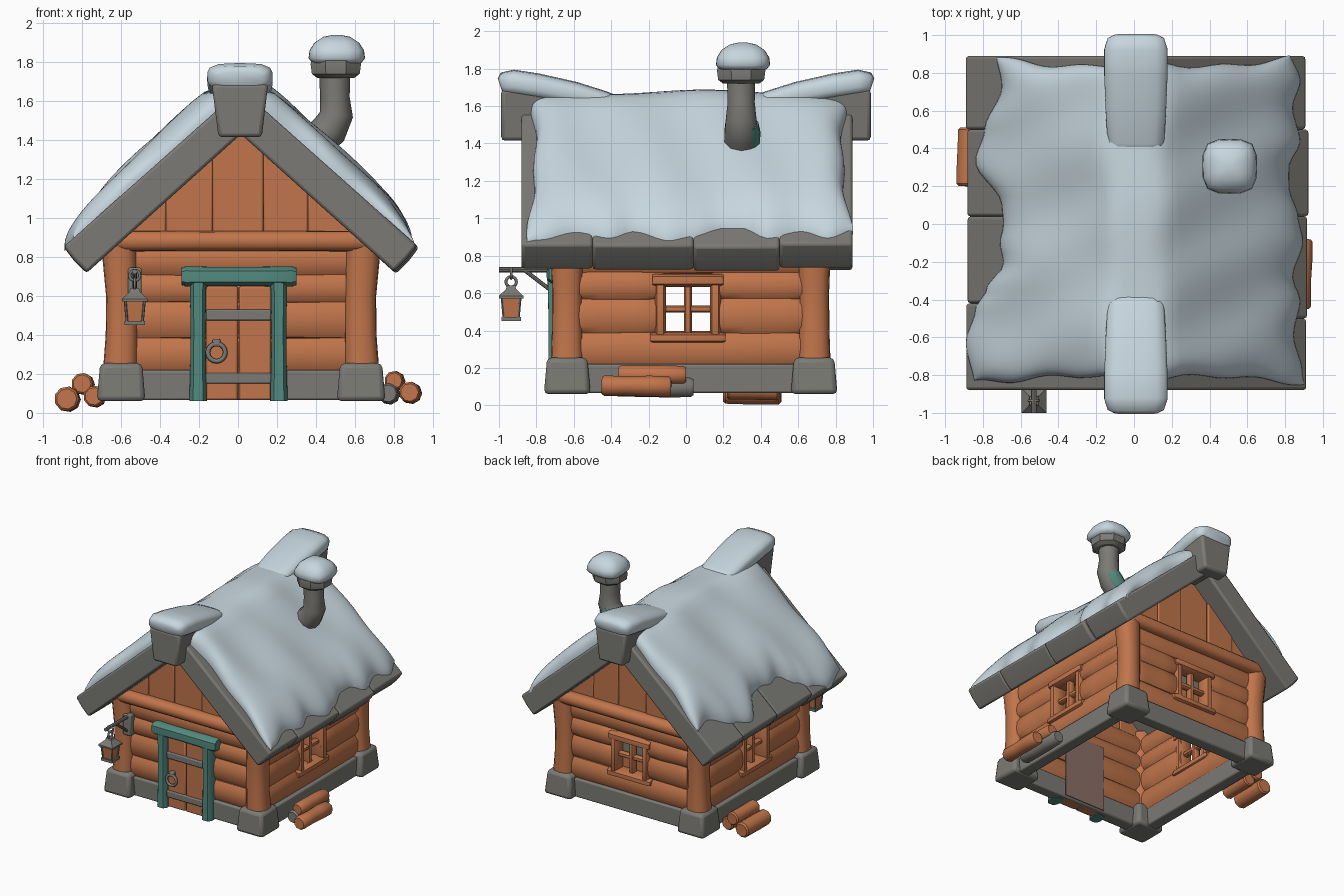
import bpy, bmesh, math, random
from mathutils import Vector

if "Cube" in bpy.data.objects:
    bpy.data.objects.remove(bpy.data.objects["Cube"])

random.seed(4)
V = Vector
CX = 0.015  # centre line of the house


def material(name, rgb):
    m = bpy.data.materials.new(name)
    m.diffuse_color = [(c / 255 / 12.92 if c < 11 else ((c / 255 + 0.055) / 1.055) ** 2.4) for c in rgb] + [1]
    m.use_nodes = True
    m.node_tree.nodes["Principled BSDF"].inputs["Base Color"].default_value = m.diffuse_color
    return m


WOOD = material("orange_wood", (193, 117, 75))
STONE = material("grey_stone", (123, 122, 117))
SNOW = material("snow", (199, 214, 222))
TEAL = material("teal_paint", (82, 138, 126))
BROWN = material("dull_brown", (140, 112, 104))


def finish(bm, name, mat, bevel=0, angle=40):
    bmesh.ops.recalc_face_normals(bm, faces=bm.faces)
    me = bpy.data.meshes.new(name)
    bm.to_mesh(me)
    bm.free()
    me.materials.append(mat)
    me.shade_smooth()
    me.set_sharp_from_angle(angle=math.radians(angle))
    ob = bpy.data.objects.new(name, me)
    bpy.context.collection.objects.link(ob)
    if bevel:
        b = ob.modifiers.new("bevel", 'BEVEL')
        b.width, b.segments = bevel, 2
    return ob


def loft(name, rings, mat, bevel=0, angle=40):
    """Skin a row of equal rings and cap both ends."""
    bm = bmesh.new()
    rs = [[bm.verts.new(p) for p in r] for r in rings]
    n = len(rs[0])
    for a, b in zip(rs, rs[1:]):
        for i in range(n):
            bm.faces.new((a[i], a[(i + 1) % n], b[(i + 1) % n], b[i]))
    bm.faces.new(rs[0])
    bm.faces.new(rs[-1])
    return finish(bm, name, mat, bevel, angle)


def sweep(name, pts, radii, mat, n=10, p=2, rot=0, angle=40):
    """Tube along points; radii are (sideways, up) pairs, p above 2 squares the section."""
    pts = [V(q) for q in pts]
    d = (pts[-1] - pts[0]).normalized()
    ref = V((0, 1, 0)) if abs(d.z) > 0.6 else V((0, 0, 1))
    rings = []
    for i, q in enumerate(pts):
        t = (pts[min(i + 1, len(pts) - 1)] - pts[max(i - 1, 0)]).normalized()
        s = t.cross(ref).normalized()
        u = s.cross(t)
        a, b = radii[i] if isinstance(radii[i], tuple) else (radii[i], radii[i])
        ring = []
        for k in range(n):
            w = rot + 2 * math.pi * k / n
            c, e = math.cos(w), math.sin(w)
            f = (abs(c) ** p + abs(e) ** p) ** (-1 / p)
            ring.append(q + s * (a * c * f) + u * (b * e * f))
        rings.append(ring)
    return loft(name, rings, mat, 0, angle)


def log(name, p, q, a, b, mat=WOOD, n=12, sq=2.6):
    """Slightly uneven log with softened ends."""
    p, q = V(p), V(q)
    f = [0.82, 1, random.uniform(.93, 1.06), random.uniform(.93, 1.06), 1, 0.82]
    return sweep(name, [p.lerp(q, t) for t in (0, .04, .35, .68, .96, 1)], [(a * k, b * k) for k in f], mat, n, sq)


def box(name, x, y, z, mat, bevel=0.012, top=1.0):
    cx, cy = sum(x) / 2, sum(y) / 2
    rings = []
    for h, k in ((z[0], 1), (z[1], top)):
        rings.append([(cx + (i - cx) * k, cy + (j - cy) * k, h)
                      for i, j in ((x[0], y[0]), (x[1], y[0]), (x[1], y[1]), (x[0], y[1]))])
    return loft(name, rings, mat, bevel)


def torus(name, loc, R, r, rot):
    bpy.ops.mesh.primitive_torus_add(location=loc, rotation=rot, major_radius=R, minor_radius=r,
                                     major_segments=16, minor_segments=6)
    ob = bpy.context.object
    ob.name = name
    ob.data.materials.append(STONE)
    ob.data.shade_smooth()


# Foundation ring, corner stones and corner posts
XL, XR, YF, YB = -0.6, 0.632, -0.635, 0.685
for y in (YF, YB):
    box("foundation_wall", (XL, XR), (y - .05, y + .05), (.065, .22), STONE)
    for x in (XL, XR):
        box("corner_stone", (x - .125, x + .125), (y - .125, y + .125), (.06, .255), STONE, .025, .86)
        s = 1 if x > 0 else -1
        sweep("corner_post", [(x + s * o, y, z) for z, o in ((.2, .005), (.4, -.003), (.6, -.003), (.8, .008), (.9, .012))],
              [.089, .082, .08, .088, .092], WOOD, 12, 3)
for x in (XL - .02, XR + .02):
    box("foundation_wall", (x - .05, x + .05), (YF, YB), (.065, .22), STONE)

# Log walls, rows split around the window openings
ROWS = [(.21, .385), (.385, .57), (.57, .71), (.71, .86)]


def wall(to_world, lo, hi, mid, window):
    for i, (z0, z1) in enumerate(ROWS):
        spans = [(lo, mid - .12), (mid + .12, hi)] if window and i in (1, 2) else [(lo, hi)]
        for a, b in spans:
            log("wall_log", to_world(a, 0, (z0 + z1) / 2), to_world(b, 0, (z0 + z1) / 2), .055, (z1 - z0) / 2 + .008)
    if window:
        for name, a, b, za, zb, r, d in (
                ("window_lintel", -.19, .19, .668, .668, .036, .07), ("window_sill", -.2, .2, .36, .36, .03, .07),
                ("window_side", -.147, -.147, .35, .67, .03, .062), ("window_side", .147, .147, .35, .67, .03, .062),
                ("window_bar", 0, 0, .37, .65, .022, .03), ("window_bar", -.13, .13, .515, .515, .02, .025)):
            p, q = V(to_world(mid + a, .005, za)), V(to_world(mid + b, .005, zb))
            along_y = abs(to_world(1, 0, 0)[1] - to_world(0, 0, 0)[1]) > .5
            ra, rb = (d, r) if za == zb or along_y else (r, d)
            sweep(name, [p, p.lerp(q, .04), p.lerp(q, .96), q], [(ra * .9, rb * .85), (ra, rb), (ra, rb), (ra * .9, rb * .85)],
                  WOOD, 12, 4)


wall(lambda a, o, z: (a, YF + .01 - o, z), XL, XR, CX, False)
wall(lambda a, o, z: (a, YB - .01 + o, z), XL, XR, CX, True)
wall(lambda a, o, z: (XL - o, a, z), YF, YB, .01, True)
wall(lambda a, o, z: (XR + o, a, z), YF, YB, .01, True)

# Closed panes of the back window and the inner face of the door
box("back_pane", (CX - .13, CX + .13), (YB - .05, YB - .045), (.515, .66), STONE, 0)
box("back_shutter", (CX - .13, CX + .13), (YB - .05, YB - .045), (.37, .515), WOOD, 0)
box("door_back", (-.18, .2), (-.572, -.567), (.07, .62), BROWN, 0)


# Gables: cross log and upright planks under the roof line
def under(x):
    return 1.46 - .9 * abs(x - CX)


for y, s in ((YF, -1), (YB, 1)):
    log("gable_beam", (XL - .03, y + s * .045, .882), (XR + .03, y + s * .045, .882), .06, .053)
    edges = [-.6, -.37, -.13, .13, .36, .63]
    for a, b in zip(edges, edges[1:]):
        xs = [a, b] if not a < CX < b else [a, CX, b]
        out = y + s * random.uniform(.025, .04)
        prof = [(b, .86), (a, .86)] + [(x, max(under(x), .87)) for x in xs]
        loft("gable_plank", [[(x, yy, z) for x, z in prof] for yy in (y - s * .03, out)], WOOD, .01)

# Roof slabs, four stones on each slope
for s in (-1, 1):
    ys = [-.88, -.5 if s > 0 else -.42, .04, .5, .89]
    for a, b in zip(ys, ys[1:]):
        o = random.uniform(-.012, .008)
        prof = [(.79 + o, .72 - o), (.855 + o, .785 - o), (.908 + o, .855 - o), (.06, 1.61), (0, 1.61), (0, 1.43)]
        loft("roof_slab", [[(CX + s * d, y, z) for d, z in prof] for y in (a, b)], STONE, .016)

# Snow blanket with a wavy eave edge
LEFT = [(-.86, .84), (-.62, .89), (-.45, .84), (-.34, .78), (-.21, .69), (-.1, .71), (.0, .69), (.1, .70), (.33, .84),
        (.5, .79), (.7, .70), (.87, .73)]
RIGHT = [(-.86, .91), (-.75, .89), (-.57, .845), (-.4, .88), (-.28, .84), (-.09, .895), (.03, .87), (.2, .82), (.3, .82),
         (.43, .88), (.6, .84), (.73, .88), (.87, .82)]


def edge(tab, y):
    for (a, u), (b, v) in zip(tab, tab[1:]):
        if y <= b:
            t = max(0, (y - a) / (b - a))
            return u + (v - u) * t * t * (3 - 2 * t)
    return tab[-1][1]


NU, NV = 44, 60
bm = bmesh.new()
top, bot = [], []
for j in range(NV + 1):
    v = math.sin(math.pi * (j / NV - .5))
    rt, rb = [], []
    for i in range(NU + 1):
        s = math.sin(math.pi * (i / NU - .5))
        y0 = v * .828 + .015
        x = s * edge(LEFT if s < 0 else RIGHT, y0)
        y = y0 + v ** 3 * (.03 * s ** 6 + .01 * math.sin(9 * x + 1) + .012 * math.sin(17 * x))
        base = .86 + .9 * (.905 - abs(x - CX))
        h = (1 - abs(s) ** 11) ** .5 * (1 - abs(v) ** 14) ** .5
        bump = .012 * math.sin(7 * y + 5 * x) + .01 * math.sin(13 * y - 6 * x + 1)
        z = base + (.125 + bump) * h
        cap = 1.672 + .012 * math.sin(6 * y + 1) - .05 * abs(v) ** 8
        k = .03  # smooth blend into the flattened ridge
        z = (z + cap - math.sqrt((z - cap) ** 2 + k * k)) / 2 + .006
        rt.append(bm.verts.new((x, y, z)))
        rb.append(bm.verts.new((x, y, min(base - .03, z - .02))))
    top.append(rt)
    bot.append(rb)
for g in (top, bot):
    for j in range(NV):
        for i in range(NU):
            bm.faces.new((g[j][i], g[j][i + 1], g[j + 1][i + 1], g[j + 1][i]))
rim = [(0, i) for i in range(NU)] + [(j, NU) for j in range(NV)] + [(NV, i) for i in range(NU, 0, -1)] + \
      [(j, 0) for j in range(NV, 0, -1)]
for (a, b), (c, d) in zip(rim, rim[1:] + rim[:1]):
    bm.faces.new((top[a][b], top[c][d], bot[c][d], bot[a][b]))
finish(bm, "roof_snow", SNOW, 0, 75)

# Ridge beam ends with their snow caps
for s in (-1, 1):
    prof = [(-.135, 1.69), (.155, 1.69), (.122, 1.415), (-.1, 1.415)]
    loft("ridge_beam", [[(x, s * y, z) for x, z in prof] for y in (.988, .7)], STONE, .02)
    path = [(1.0, 1.715, .12, .035), (.985, 1.72, .15, .06), (.93, 1.725, .168, .07), (.8, 1.705, .168, .07),
            (.6, 1.665, .16, .065), (.44, 1.625, .15, .055), (.37, 1.62, .12, .035)]
    sweep("ridge_snow", [(.01, s * (y - .004), z) for y, z, a, b in path], [(a, b) for y, z, a, b in path],
          SNOW, 20, 3.5, 0, 75)

# Chimney pipe with elbow, painted patch, cap and snow
CHX, CHY = .497, .295
sweep("chimney_pipe", [(.37, CHY, 1.36), (.47, CHY, 1.455), (.505, CHY, 1.53), (CHX, CHY, 1.62), (CHX, CHY, 1.75)],
      [.092, .094, .086, .076, .08], STONE, 10)
sweep("chimney_patch", [(.42, CHY + .03, 1.40), (.47, CHY + .03, 1.45), (.5, CHY + .025, 1.5)], [.07, .076, .07], TEAL, 10)
sweep("chimney_cap", [(CHX + .005, CHY, z) for z in (1.72, 1.74, 1.79, 1.83)], [.1, .128, .135, .125], STONE, 8, 2.5,
      math.pi / 8, 30)
sweep("chimney_snow", [(CHX + .01, CHY + .01, z) for z in (1.795, 1.82, 1.86, 1.9, 1.93, 1.94)],
      [.125, .145, .14, .115, .07, .02], SNOW, 16, 3.5, 0, 80)

# Door with straps, ring and painted frame
for a, b in ((-.165, 0), (.004, .17)):
    box("door_plank", (a, b), (-.7, -.6), (.065, .65), WOOD, .012)
for z in (.15, .475):
    box("door_strap", (-.165, .17), (-.715, -.68), (z, z + .055), STONE, .008)
torus("door_ring", (-.11, -.725, .31), .045, .012, (math.pi / 2, 0, 0))
box("ring_plate", (-.13, -.09), (-.735, -.69), (.34, .38), STONE, .008)
for x in (-.205, .21):
    sweep("door_post", [(x, -.68, z) for z in (.06, .25, .45, .67)], [(.045, .06), (.04, .055), (.038, .055), (.043, .06)],
          TEAL, 12, 5)
log("door_lintel", (-.29, -.675, .7), (.3, -.675, .7), .07, .052, TEAL, 12, 5)

# Lantern on its bracket
LX, LY = -.53, -.935
box("bracket_plate", (LX - .035, LX + .035), (-.72, -.66), (.57, .745), STONE, .008)
sweep("bracket_arm", [(LX, -.68, .725), (LX, -1.0, .725)], [.014, .014], STONE, 8)
sweep("bracket_brace", [(LX, -.69, .59), (LX, -.86, .72)], [.011, .011], STONE, 8)
torus("chain_link", (LX, LY, .705), .026, .008, (math.pi / 2, 0, 0))
torus("chain_link", (LX, LY, .66), .028, .008, (0, math.pi / 2, 0))
Q = math.sqrt(2)
for name, prof, mat in (
        ("lantern_roof", ((.572, .066), (.585, .066), (.62, .028), (.64, .022)), STONE),
        ("lantern_body", ((.46, .037), (.575, .048)), WOOD),
        ("lantern_base", ((.45, .052), (.472, .052)), STONE)):
    sweep(name, [(LX, LY, z) for z, r in prof], [r * Q for z, r in prof], mat, 4, 2, math.pi / 4, 20)
for i in (-1, 1):
    for j in (-1, 1):
        sweep("lantern_rod", [(LX + i * .039, LY + j * .039, .46), (LX + i * .05, LY + j * .05, .58)], [.007, .007], STONE, 6)

# Firewood piles on both sides
for x, z, r, y0, y1, mat in (
        (-.88, .072, .064, .2, .51, WOOD), (-.8, .15, .056, .23, .52, WOOD), (-.74, .085, .055, .22, .5, WOOD),
        (.88, .105, .056, -.45, -.08, WOOD), (.8, .165, .05, -.36, .0, WOOD), (.77, .1, .053, -.38, .04, STONE)):
    log("firewood", (x, y0, z), (x + .01, y1, z - .004), r, r, mat, 9, 2)
